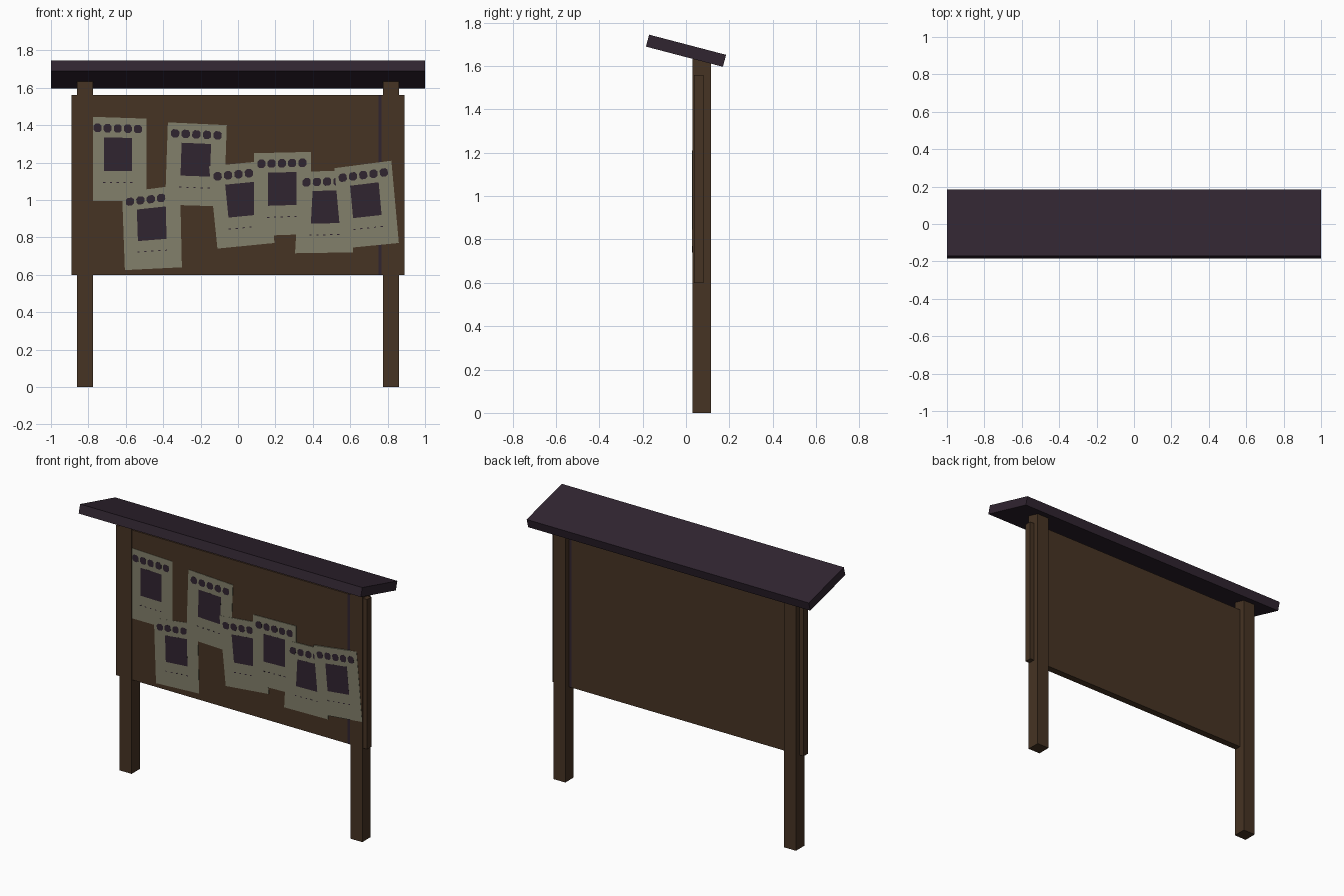
import bpy
import bmesh
from mathutils import Vector

cube = bpy.data.objects.get("Cube")
if cube:
    bpy.data.objects.remove(cube, do_unlink=True)


def material(name, rgb):
    m = bpy.data.materials.new(name)
    m.use_nodes = True
    m.diffuse_color = (*rgb, 1)
    m.node_tree.nodes["Principled BSDF"].inputs["Base Color"].default_value = (*rgb, 1)
    return m


wood = material("brown wood", (0.061, 0.033, 0.017))
dark = material("dark plum", (0.030, 0.018, 0.030))
paper = material("aged paper", (0.223, 0.216, 0.147))


def prism(name, outlines, offset, mat):
    """Extrude each closed 3D outline by offset into one object."""
    bm = bmesh.new()
    for outline in outlines:
        face = bm.faces.new([bm.verts.new(p) for p in outline])
        extruded = bmesh.ops.extrude_face_region(bm, geom=[face], use_keep_orig=True)
        moved = [v for v in extruded["geom"] if isinstance(v, bmesh.types.BMVert)]
        bmesh.ops.translate(bm, verts=moved, vec=offset)
    bmesh.ops.recalc_face_normals(bm, faces=bm.faces)
    mesh = bpy.data.meshes.new(name)
    bm.to_mesh(mesh)
    bm.free()
    mesh.materials.append(mat)
    obj = bpy.data.objects.new(name, mesh)
    bpy.context.collection.objects.link(obj)
    return obj


def side_prism(name, profile, x0, x1, mat):
    """Extrude a (y, z) profile from x0 to x1."""
    return prism(name, [[(x0, y, z) for y, z in profile]], (x1 - x0, 0, 0), mat)


def rect(y0, y1, z0, z1):
    return [(y0, z0), (y1, z0), (y1, z1), (y0, z1)]


# Slanted roof plank
side_prism("roof", [(-0.185, 1.69), (0.17, 1.597), (0.185, 1.652), (-0.17, 1.745)], -1, 1, dark)

# Two posts with tops cut to the roof slope
for side, x in (("right", -0.8175), ("left", 0.8175)):
    side_prism(side + "_post", [(0.03, 0), (0.115, 0), (0.115, 1.613), (0.03, 1.635)],
               x - 0.0425, x + 0.0425, wood)

# Notice panel with a narrow dark stripe on both faces
side_prism("panel", rect(0.036, 0.08, 0.6, 1.56), -0.89, 0.89, wood)
side_prism("front_stripe", rect(0.0355, 0.037, 0.6, 1.56), 0.75, 0.768, dark)
side_prism("back_stripe", rect(0.079, 0.0805, 0.6, 1.56), 0.757, 0.768, dark)

# Notices: corners (x, z) from top left, clockwise
notices = [
    [(-0.79, 1.445), (-0.49, 1.435), (-0.49, 0.995), (-0.79, 0.995)],
    [(-0.62, 1.04), (-0.31, 1.08), (-0.30, 0.64), (-0.605, 0.625)],
    [(-0.375, 1.415), (-0.06, 1.40), (-0.075, 0.965), (-0.39, 0.975)],
    [(-0.155, 1.18), (0.155, 1.21), (0.195, 0.77), (-0.11, 0.74)],
    [(0.085, 1.25), (0.39, 1.257), (0.39, 0.818), (0.085, 0.807)],
    [(0.33, 1.15), (0.635, 1.16), (0.615, 0.72), (0.305, 0.715)],
    [(0.515, 1.17), (0.82, 1.21), (0.86, 0.77), (0.555, 0.74)],
]


def box_uv(u, v, w, h):
    return [(u - w, v - h), (u + w, v - h), (u + w, v + h), (u - w, v + h)]


def blob_uv(u, v, w, h):
    return [(u - w, v - h / 2), (u - w / 2, v - h), (u + w / 2, v - h), (u + w, v - h / 2),
            (u + w, v + h / 2), (u + w / 2, v + h), (u - w / 2, v + h), (u - w, v + h / 2)]


# Printed marks on each notice: heading, portrait and faint lines
marks = [blob_uv(0.13 + 0.18 * i, 0.13, 0.07, 0.05) for i in range(5)]
marks.append(box_uv(0.495, 0.44, 0.25, 0.2))
marks += [box_uv(0.25 + 0.12 * i, 0.78, 0.02, 0.006) for i in range(5)]

for i, corners in enumerate(notices):
    a, b, c, d = [Vector((x, 0, z)) for x, z in corners]
    # Later notices overlap earlier ones; the last one laps over the post
    y = 0.0285 if i == len(notices) - 1 else 0.0345 - 0.0006 * i

    def place(u, v, depth):
        p = a.lerp(b, u).lerp(d.lerp(c, u), v)
        return (p.x, depth, p.z)

    sheet = [place(u, v, y) for u, v in ((0, 0), (1, 0), (1, 1), (0, 1))]
    prism(f"notice_{i + 1}", [sheet], (0, 0.036 - y, 0), paper)
    ink = [[place(u, v, y - 0.0004) for u, v in mark] for mark in marks]
    prism(f"notice_print_{i + 1}", ink, (0, 0.0006, 0), dark)
